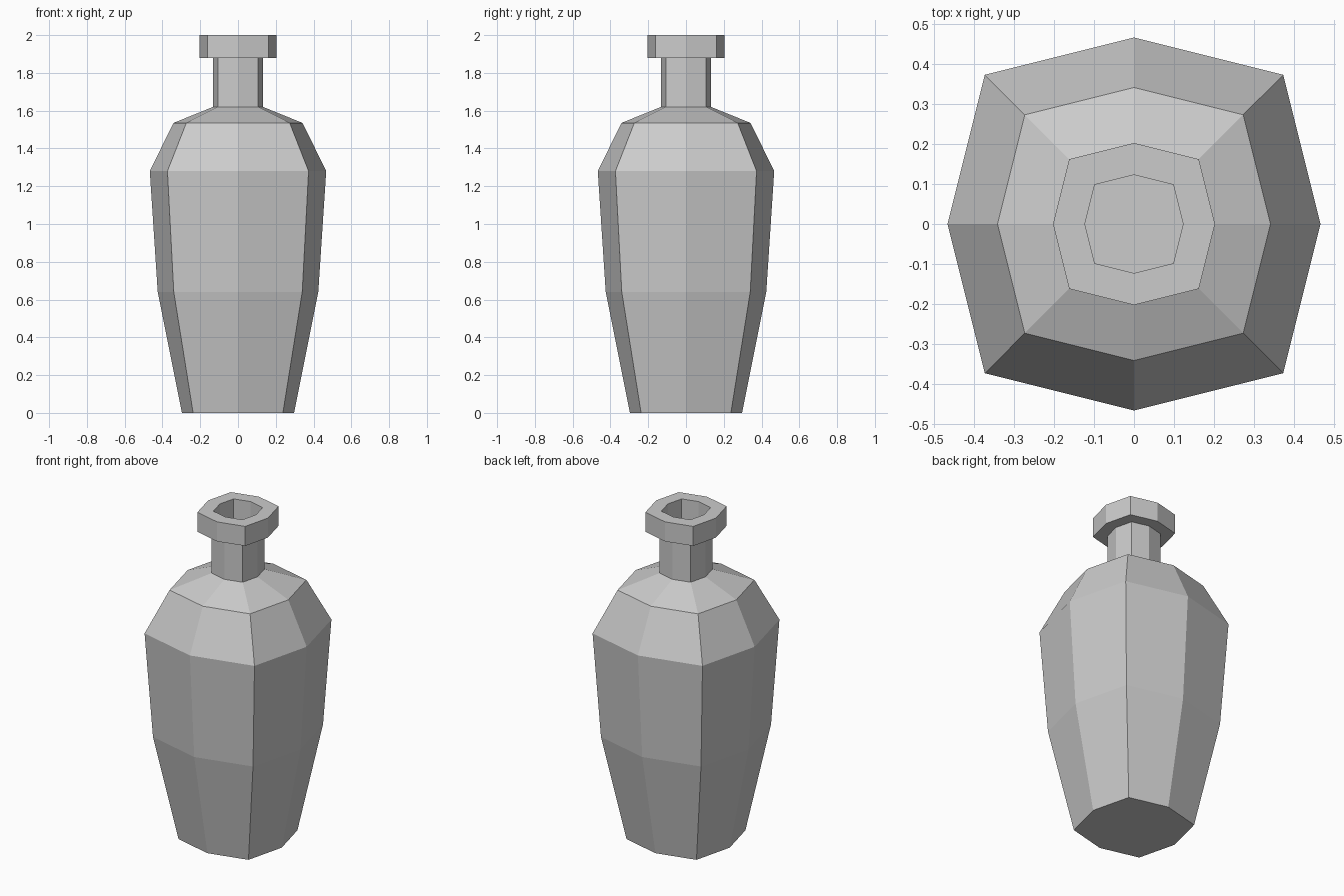
import bpy, bmesh

cube = bpy.data.objects.get("Cube")
if cube:
    bpy.data.objects.remove(cube)

grey = bpy.data.materials.new("light_grey")
grey.use_nodes = True
grey.diffuse_color = (0.6, 0.6, 0.6, 1)
grey.node_tree.nodes["Principled BSDF"].inputs["Base Color"].default_value = (0.6, 0.6, 0.6, 1)

DIAGONAL = 0.8  # diagonal corners as a share of the radius
SECTION = [(1, 0), (DIAGONAL, DIAGONAL), (0, 1), (-DIAGONAL, DIAGONAL),
           (-1, 0), (-DIAGONAL, -DIAGONAL), (0, -1), (DIAGONAL, -DIAGONAL)]

# (radius, height): foot, belly, shoulder, neck, lip, then down the mouth
PROFILE = [(0.297, 0), (0.425, 0.64), (0.467, 1.28), (0.342, 1.535),
           (0.132, 1.62), (0.132, 1.88), (0.203, 1.88), (0.203, 2),
           (0.123, 2), (0.123, 1.6)]


def lathe(name, profile):
    """Sweep the eight-sided section along the profile and cap both ends."""
    bm = bmesh.new()
    rings = [[bm.verts.new((x * r, y * r, z)) for x, y in SECTION] for r, z in profile]
    sides = len(SECTION)
    for low, high in zip(rings, rings[1:]):
        for i in range(sides):
            j = (i + 1) % sides
            bm.faces.new((low[i], low[j], high[j], high[i]))
    bm.faces.new(rings[0][::-1])
    bm.faces.new(rings[-1])
    mesh = bpy.data.meshes.new(name)
    bm.to_mesh(mesh)
    bm.free()
    mesh.materials.append(grey)
    obj = bpy.data.objects.new(name, mesh)
    bpy.context.collection.objects.link(obj)
    return obj


lathe("vase", PROFILE)
